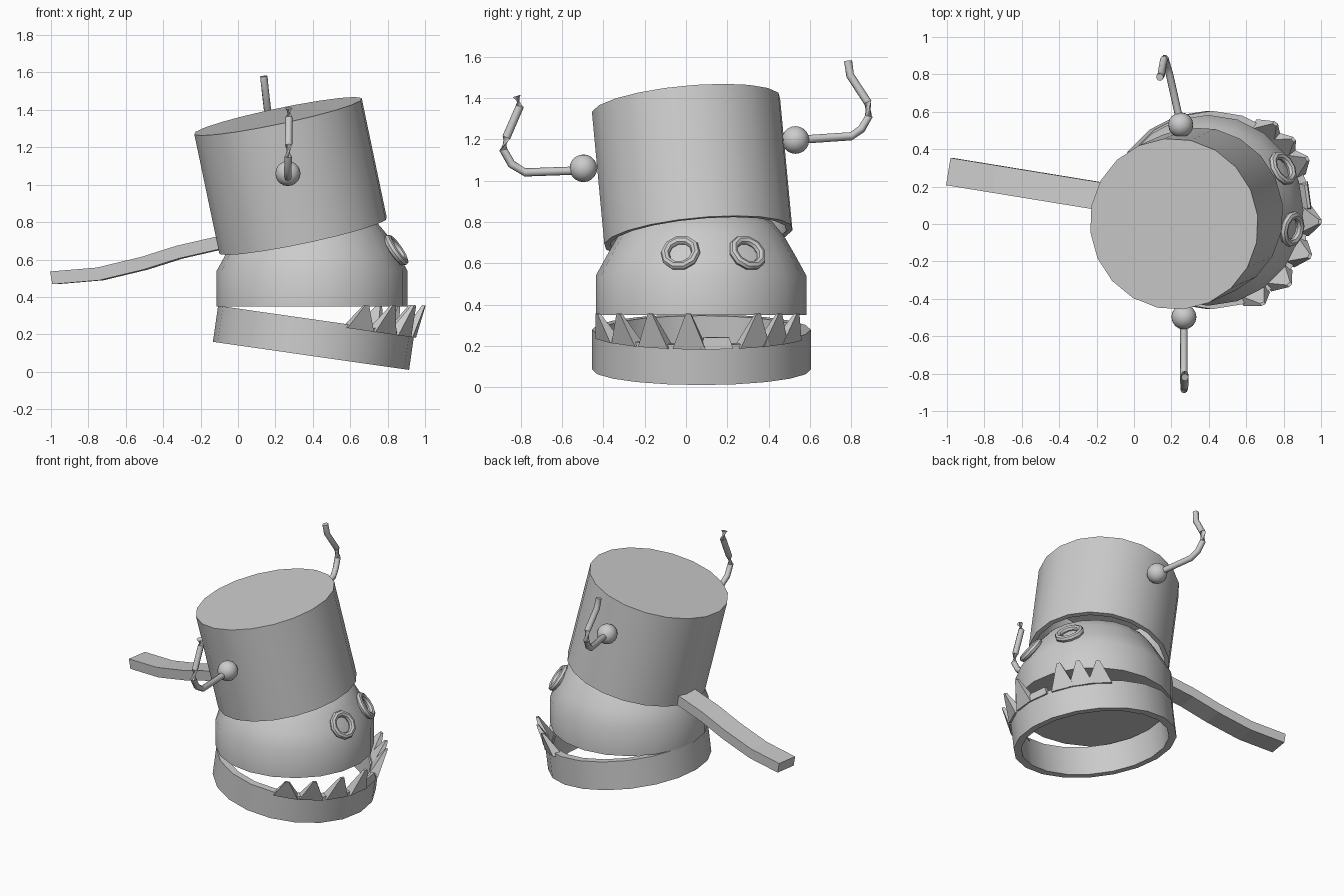
import bpy, bmesh
from math import sin, cos, pi, radians
from mathutils import Vector, Matrix

if "Cube" in bpy.data.objects:
    bpy.data.objects.remove(bpy.data.objects["Cube"])


def finish(bm, name, smooth=None):
    bmesh.ops.remove_doubles(bm, verts=bm.verts, dist=1e-5)
    bmesh.ops.recalc_face_normals(bm, faces=bm.faces)
    me = bpy.data.meshes.new(name)
    bm.to_mesh(me)
    bm.free()
    ob = bpy.data.objects.new(name, me)
    bpy.context.collection.objects.link(ob)
    if smooth:
        bpy.ops.object.select_all(action='DESELECT')
        ob.select_set(True)
        bpy.context.view_layer.objects.active = ob
        bpy.ops.object.shade_smooth_by_angle(angle=radians(smooth))
    return ob


def frame(origin, axis):
    """Matrix placing local z along axis."""
    return Matrix.Translation(origin) @ Vector(axis).to_track_quat('Z', 'Y').to_matrix().to_4x4()


def skin(name, rings, closed_path=False, caps=False, smooth=None):
    """Bridge successive rings of points with quads."""
    bm = bmesh.new()
    vs = [[bm.verts.new(p) for p in r] for r in rings]
    n = len(vs[0])
    pairs = list(zip(vs, vs[1:])) + ([(vs[-1], vs[0])] if closed_path else [])
    for a, b in pairs:
        for i in range(n):
            j = (i + 1) % n
            bm.faces.new((a[i], a[j], b[j], b[i]))
    if caps:
        bm.faces.new(vs[0])
        bm.faces.new(vs[-1])
    return finish(bm, name, smooth)


def lathe(name, profile, mat, n=20, closed=False, smooth=40):
    rings = [[mat @ Vector((r * cos(2 * pi * i / n), r * sin(2 * pi * i / n), z)) for i in range(n)]
             for r, z in profile]
    return skin(name, rings, closed, False, smooth)


def tube(name, path, r, n=8):
    path = [Vector(p) for p in path]
    rings = []
    for k, p in enumerate(path):
        d = path[min(k + 1, len(path) - 1)] - path[max(k - 1, 0)]
        m = Matrix.Translation(p) @ d.to_track_quat('Z', 'X').to_matrix().to_4x4()
        rings.append([m @ Vector((r * cos(2 * pi * i / n), r * sin(2 * pi * i / n), 0)) for i in range(n)])
    return skin(name, rings, caps=True, smooth=50)


# Head dome, flat underneath
lathe("head", [(0, .35), (.51, .35), (.51, .54), (.455, .64), (.40, .735), (.345, .80), (.2, .88), (0, .91)],
      Matrix.Translation((.396, .073, 0)))

# Tilted can hat, hollow from below
base, top = Vector((.348, .06, .727)), Vector((.214, .0, 1.366))
h = (top - base).length
lathe("hat", [(0, h), (.46, h), (.46, 0), (.43, 0), (.43, h - .03), (0, h - .03)], frame(base, top - base))

# Open jaw ring tipped forward
jaw = Matrix.Translation((.418, .075, .278)) @ Matrix.Rotation(radians(8.15), 4, 'Y')
lathe("jaw", [(.53, -.195), (.53, 0), (.48, 0), (.48, -.195)], jaw, closed=True)


def tooth(name, deg, height, tip_w, tip_out):
    m = jaw @ Matrix.Rotation(radians(deg), 4, 'Z')

    def rect(rc, dr, w, z):
        return [m @ Vector((rc + a * dr, b * w, z)) for a, b in ((-1, -1), (1, -1), (1, 1), (-1, 1))]
    skin(name, [rect(.503, .033, .08, -.02), rect(tip_out, .008, tip_w, height)], caps=True)


# Teeth lean outward, all tips on one level, one broken stub
for k, deg in enumerate((-63, -45, -26, -6.5, 29, 42, 55)):
    tooth(f"tooth_{k + 1}", deg, (.077 + .081 * cos(radians(deg))) / .99, .012, .563)
tooth("broken_tooth", 8, .036, .062, .515)

# Eye rings following the slope of the head
for name, az, c in (("eye_left", -12, (.845, -.027, .65)), ("eye_right", 30, (.795, .298, .65))):
    a = radians(az)
    ring = [(.076 + .022 * cos(2 * pi * i / 8), .022 * sin(2 * pi * i / 8)) for i in range(8)]
    lathe(name, ring, frame(c, (.82 * cos(a), .82 * sin(a), .56)), n=10, closed=True)

# Bolt balls and bent antennae on both sides of the hat
for side, c, path in (
    ("left", (.267, -.497, 1.06),
     [(.267, -.5, 1.05), (.267, -.78, 1.04), (.267, -.845, 1.08), (.268, -.885, 1.15),
      (.27, -.87, 1.21), (.272, -.805, 1.36), (.272, -.82, 1.41)]),
    ("right", (.25, .53, 1.197),
     [(.25, .53, 1.197), (.19, .80, 1.215), (.175, .85, 1.25), (.165, .885, 1.31),
      (.16, .88, 1.38), (.145, .795, 1.51), (.138, .785, 1.58)])):
    bm = bmesh.new()
    bmesh.ops.create_uvsphere(bm, u_segments=16, v_segments=10, radius=.067,
                              matrix=Matrix.Translation(c))
    finish(bm, f"ball_{side}", 60)
    tube(f"antenna_{side}", path, .02)

# Flat wavy tail trailing from the back of the head
side = Vector((.16, .987, 0)) * .074
rings = []
for x, z in ((-.987, .502), (-.737, .523), (-.5, .58), (-.31, .64), (-.1, .688), (.05, .73)):
    c = Vector((x, .28 - .163 * (x + .985), z))
    up = Vector((-.006, 0, .034))
    rings.append([c - side - up, c + side - up, c + side + up, c - side + up])
skin("tail", rings, caps=True)
